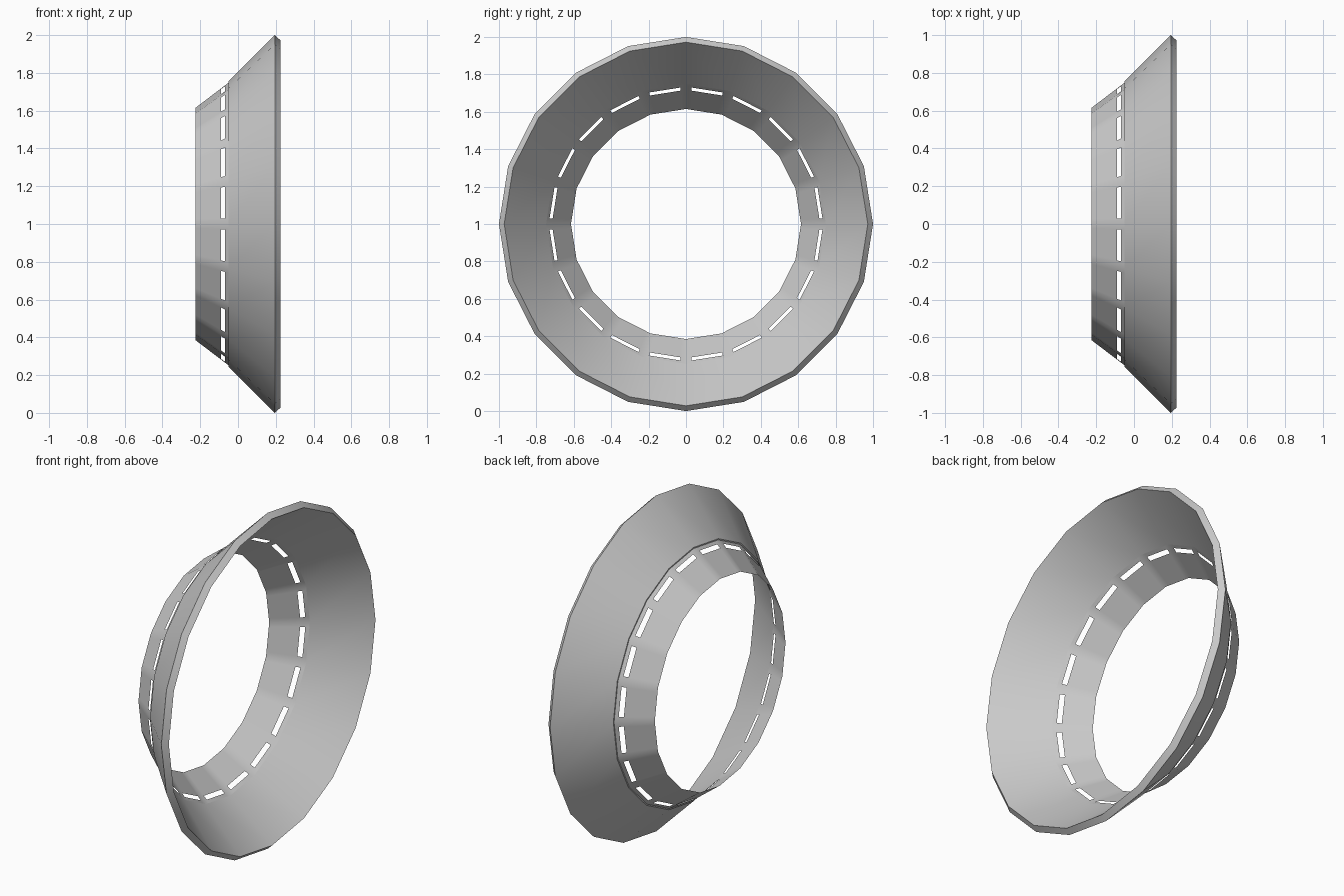
import bpy, bmesh, math
from mathutils import Vector

if "Cube" in bpy.data.objects:
    bpy.data.objects.remove(bpy.data.objects["Cube"])

SIDES = 20


def corner(x, r, i):
    a = 2 * math.pi * i / SIDES
    return Vector((x, r * math.sin(a), 1 + r * math.cos(a)))


def on_side(x, r, i, t):
    # point at fraction t along flat side i of the ring
    return corner(x, r, i).lerp(corner(x, r, i + 1), t)


def finish(bm, name, flip_check):
    bmesh.ops.remove_doubles(bm, verts=bm.verts, dist=1e-5)
    bm.normal_update()
    f = next(iter(bm.faces))
    if flip_check == "solid":
        bmesh.ops.recalc_face_normals(bm, faces=bm.faces)
    else:
        # open shell: all normals point away from the axis
        for f in bm.faces:
            c = f.calc_center_median() - Vector((0, 0, 1))
            if f.normal.y * c.y + f.normal.z * c.z < 0:
                f.normal_flip()
    me = bpy.data.meshes.new(name)
    bm.to_mesh(me)
    bm.free()
    ob = bpy.data.objects.new(name, me)
    bpy.context.collection.objects.link(ob)
    bpy.ops.object.select_all(action='DESELECT')
    ob.select_set(True)
    bpy.context.view_layer.objects.active = ob
    bpy.ops.object.shade_smooth_by_angle(angle=math.radians(30))
    return ob


def quad(bm, pts):
    bm.faces.new([bm.verts.new(p) for p in pts])


# Flared outer ring: closed wedge-shaped section swept round the x axis
flange = [(-0.05, 0.755), (0.195, 1.0), (0.225, 0.972), (-0.05, 0.748)]
bm = bmesh.new()
for i in range(SIDES):
    for k, (x0, r0) in enumerate(flange):
        x1, r1 = flange[(k + 1) % len(flange)]
        quad(bm, [corner(x0, r0, i), corner(x1, r1, i),
                  corner(x1, r1, i + 1), corner(x0, r0, i + 1)])
finish(bm, "flared_ring", "solid")

# Thin conical collar with one open slot per side
rows = [(x, 0.615 + (x + 0.225) * 0.133 / 0.175)
        for x in (-0.225, -0.09, -0.068, -0.05)]
cols = [0, 0.13, 0.87, 1]
bm = bmesh.new()
for i in range(SIDES):
    for j in range(3):
        for k in range(3):
            if j == 1 and k == 1:
                continue  # the slot
            a, b = rows[j], rows[j + 1]
            quad(bm, [on_side(*a, i, cols[k]), on_side(*b, i, cols[k]),
                      on_side(*b, i, cols[k + 1]), on_side(*a, i, cols[k + 1])])
finish(bm, "slotted_collar", "shell")
